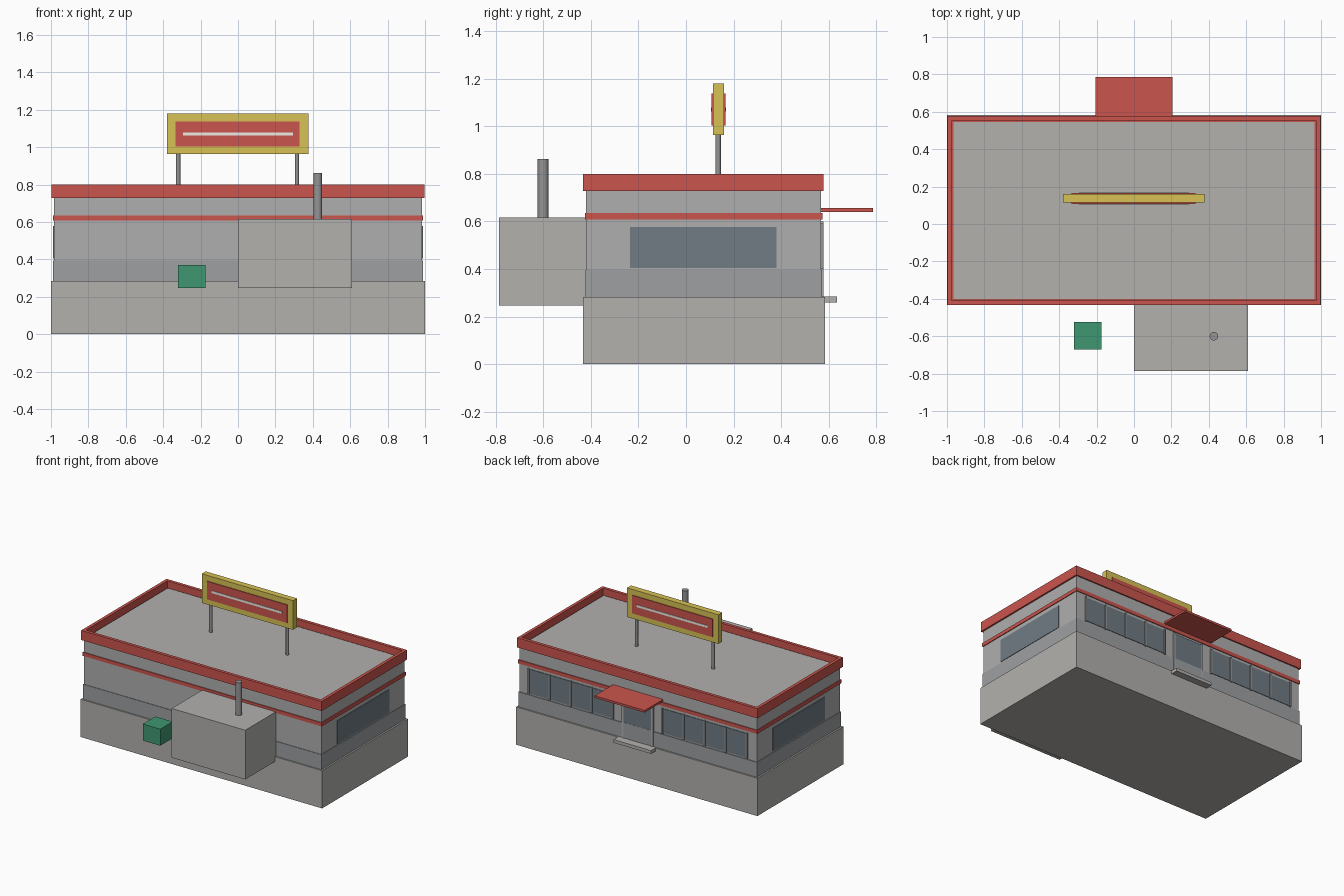
import bpy, bmesh

if "Cube" in bpy.data.objects:
    bpy.data.objects.remove(bpy.data.objects["Cube"])


def material(name, rgb):
    m = bpy.data.materials.new(name)
    m.diffuse_color = (*rgb, 1)
    m.use_nodes = True
    m.node_tree.nodes["Principled BSDF"].inputs["Base Color"].default_value = m.diffuse_color
    return m


RED = material("red_trim", (0.60, 0.09, 0.075))
YELLOW = material("yellow_frame", (0.68, 0.54, 0.09))
GREEN = material("green_paint", (0.05, 0.31, 0.17))
GLASS = material("blue_grey_glass", (0.16, 0.20, 0.23))
CONCRETE = material("concrete", (0.45, 0.44, 0.42))
WALL = material("wall_grey", (0.43, 0.43, 0.43))
DARK = material("wainscot_grey", (0.34, 0.35, 0.36))
FRAME = material("frame_grey", (0.30, 0.30, 0.31))
WHITE = material("white", (0.85, 0.84, 0.78))


def finish(bm, name, mat):
    mesh = bpy.data.meshes.new(name)
    bm.to_mesh(mesh)
    bm.free()
    mesh.materials.append(mat)
    ob = bpy.data.objects.new(name, mesh)
    bpy.context.collection.objects.link(ob)
    return ob


def box(name, x, y, z, mat, rim=0, depth=0):
    """Box from (min, max) spans; a rim leaves a raised edge around a sunken top."""
    bm = bmesh.new()
    bmesh.ops.create_cube(bm, size=1)
    for v in bm.verts:
        v.co = [s[0] + (c + 0.5) * (s[1] - s[0]) for c, s in zip(v.co, (x, y, z))]
    if rim:
        top = max(bm.faces, key=lambda f: f.calc_center_median().z)
        bmesh.ops.inset_region(bm, faces=[top], thickness=rim)
        low = bmesh.ops.extrude_face_region(bm, geom=[top])["geom"]
        for v in [g for g in low if isinstance(g, bmesh.types.BMVert)]:
            v.co.z -= depth
        if top.is_valid:
            bmesh.ops.delete(bm, geom=[top], context="FACES")
        bmesh.ops.recalc_face_normals(bm, faces=bm.faces[:])
    return finish(bm, name, mat)


def post(name, x, y, z, r, mat):
    bpy.ops.mesh.primitive_cylinder_add(vertices=16, radius=r, depth=z[1] - z[0],
                                        location=(x, y, sum(z) / 2))
    ob = bpy.context.object
    ob.name = name
    ob.data.materials.append(mat)
    bpy.ops.object.shade_smooth_by_angle()


# Building body
box("foundation", (-1, 1), (-0.433, 0.583), (0, 0.283), CONCRETE)
box("wainscot", (-0.988, 0.988), (-0.423, 0.572), (0.283, 0.395), DARK)
box("walls", (-0.984, 0.984), (-0.419, 0.567), (0.395, 0.73), WALL)
box("red_band", (-0.99, 0.99), (-0.425, 0.573), (0.608, 0.635), RED)
box("parapet", (-0.996, 0.996), (-0.433, 0.577), (0.728, 0.80), RED, 0.033, 0.055)
box("roof_deck", (-0.964, 0.964), (-0.401, 0.545), (0.735, 0.752), CONCRETE)

# Side windows
for s, side in ((-1, "left"), (1, "right")):
    box(side + "_window", sorted((s * 0.97, s * 0.988)), (-0.235, 0.38), (0.405, 0.577), GLASS)

# Entrance side window rows: four panes each with slim bars
for s, side in ((-1, "left"), (1, "right")):
    a, step = 0.205, 0.175
    for i in range(4):
        x = s * (a + (i + 0.5) * step)
        box(f"{side}_pane_{i}", (x - 0.083, x + 0.083), (0.55, 0.571), (0.405, 0.588), GLASS)
    for i in range(5):
        x = s * (a + i * step)
        box(f"{side}_mullion_{i}", (x - 0.006, x + 0.006), (0.55, 0.577), (0.40, 0.592), FRAME)

# Door, step and canopy
box("door_glass", (-0.115, 0.115), (0.55, 0.574), (0.40, 0.592), GLASS)
box("door_panel", (-0.115, 0.115), (0.55, 0.575), (0.283, 0.40), DARK)
for s, side in ((-1, "left"), (1, "right")):
    box(side + "_door_jamb", sorted((s * 0.115, s * 0.13)), (0.55, 0.577), (0.283, 0.60), WALL)
box("door_step", (-0.155, 0.155), (0.56, 0.635), (0.26, 0.284), CONCRETE)
box("canopy", (-0.207, 0.207), (0.56, 0.785), (0.64, 0.656), RED)

# Service annex, flue and bin
box("service_annex", (0, 0.61), (-0.785, -0.415), (0.247, 0.616), CONCRETE)
post("flue_pipe", 0.427, -0.60, (0.60, 0.862), 0.023, FRAME)
box("waste_bin", (-0.32, -0.175), (-0.67, -0.523), (0.246, 0.37), GREEN)

# Roof sign
for x, side in ((-0.32, "left"), (0.315, "right")):
    post(side + "_sign_post", x, 0.135, (0.745, 0.97), 0.0115, FRAME)
box("sign_frame", (-0.38, 0.376), (0.114, 0.16), (0.962, 1.18), YELLOW)
box("sign_panel", (-0.334, 0.33), (0.108, 0.166), (1.003, 1.138), RED)
box("sign_stripe", (-0.295, 0.293), (0.105, 0.169), (1.062, 1.079), WHITE)
